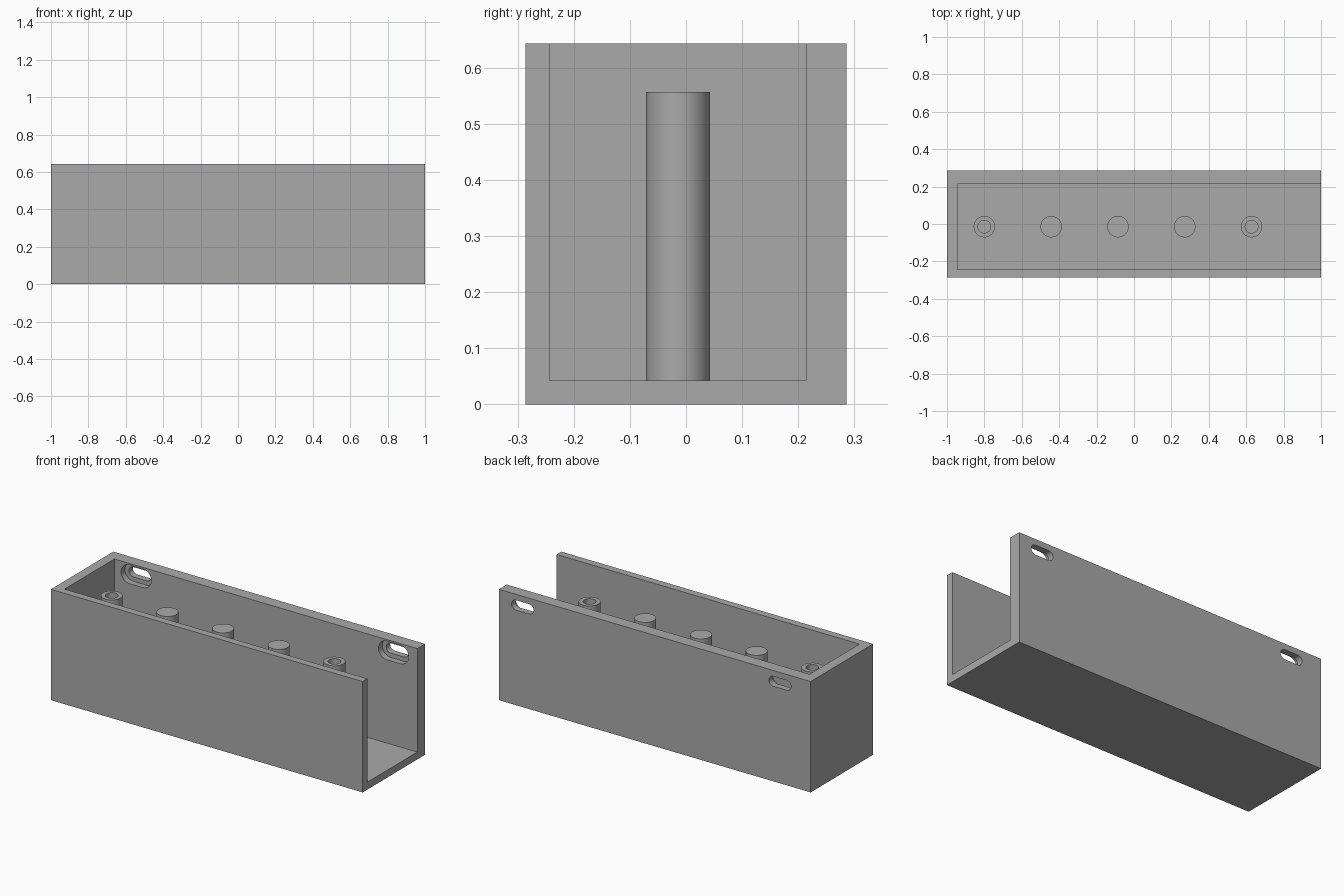
import bpy
import bmesh
import math
from mathutils import Vector

cube = bpy.data.objects.get("Cube")
if cube:
    bpy.data.objects.remove(cube, do_unlink=True)

grey = bpy.data.materials.new("mid grey")
grey.use_nodes = True
GREY = (0.40, 0.40, 0.40, 1)
grey.diffuse_color = GREY
grey.node_tree.nodes["Principled BSDF"].inputs["Base Color"].default_value = GREY

MM = 1 / 70            # the part is 140 units long
X0, Y0 = -1.0, -20 * MM
WALL, FLOOR, HEIGHT = 3 * MM, 3 * MM, 45 * MM
BACK, END = 5 * MM, 4 * MM


def prism(name, outline, direction):
    """Extrude a closed outline into a solid."""
    bm = bmesh.new()
    face = bm.faces.new([bm.verts.new(p) for p in outline])
    ext = bmesh.ops.extrude_face_region(bm, geom=[face])
    moved = [v for v in ext["geom"] if isinstance(v, bmesh.types.BMVert)]
    bmesh.ops.translate(bm, verts=moved, vec=Vector(direction))
    bmesh.ops.recalc_face_normals(bm, faces=bm.faces[:])
    mesh = bpy.data.meshes.new(name)
    bm.to_mesh(mesh)
    bm.free()
    mesh.materials.append(grey)
    obj = bpy.data.objects.new(name, mesh)
    bpy.context.collection.objects.link(obj)
    return obj


def block(name, x, y, z):
    base = [(x[0], y[0], z[0]), (x[1], y[0], z[0]), (x[1], y[1], z[0]), (x[0], y[1], z[0])]
    return prism(name, base, (0, 0, z[1] - z[0]))


def rod(name, x, y, z0, z1, r, n=48):
    ring = [(x + r * math.cos(math.tau * i / n), y + r * math.sin(math.tau * i / n), z0)
            for i in range(n)]
    return prism(name, ring, (0, 0, z1 - z0))


def slot(name, x, z, half, r, y0, y1, n=16):
    """Rounded slot running through the back wall direction."""
    ring = []
    for side, start in ((1, -math.pi / 2), (-1, math.pi / 2)):
        for i in range(n + 1):
            a = start + math.pi * i / n
            ring.append((x + side * half + r * math.cos(a), y0, z + r * math.sin(a)))
    return prism(name, ring, (0, y1 - y0, 0))


def cut(target, cutter):
    mod = target.modifiers.new("cut", "BOOLEAN")
    mod.operation, mod.solver, mod.object = "DIFFERENCE", "EXACT", cutter
    bpy.context.view_layer.objects.active = target
    bpy.ops.object.modifier_apply(modifier=mod.name)
    bpy.data.objects.remove(cutter, do_unlink=True)


def smooth(obj):
    bpy.ops.object.select_all(action="DESELECT")
    obj.select_set(True)
    bpy.context.view_layer.objects.active = obj
    bpy.ops.object.shade_smooth_by_angle(angle=math.radians(30))


# Open-ended tray
inner_back = -Y0 - BACK
tray = block("tray", (X0, -X0), (Y0, -Y0), (0, HEIGHT))
cut(tray, block("cavity", (X0 + END, 1.2), (Y0 + WALL, inner_back), (FLOOR, 1)))

# Recessed mounting slots in the back wall
for x in (-0.803, 0.848):
    z = 0.58
    cut(tray, slot("recess", x, z, 3 * MM, 0.054, inner_back - 0.03, inner_back + 0.035))
    cut(tray, slot("through_slot", x, z, 3 * MM, 2 * MM, inner_back - 0.05, 0.4))
smooth(tray)

# Row of posts, the two end ones bored for screws
post_y, post_top = -1 * MM, 39 * MM
for i in range(5):
    x = X0 + (14 + 25 * i) * MM
    post = rod(f"post_{i + 1}", x, post_y, FLOOR - 0.01, post_top, 4 * MM)
    if i in (0, 4):
        cut(post, rod("bore", x, post_y, post_top - 0.2, post_top + 0.1, 0.034))
    smooth(post)
